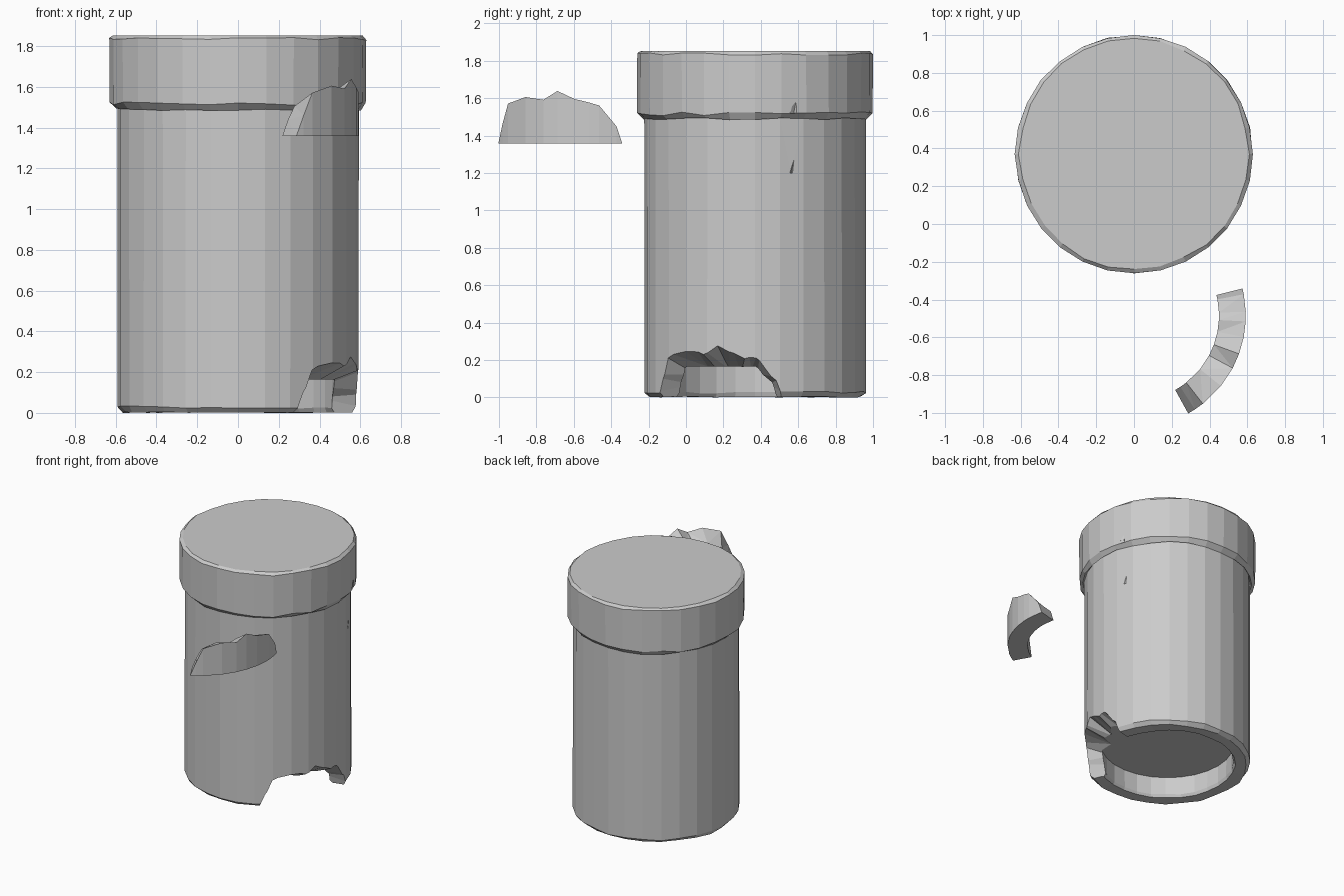
import bpy, bmesh, math, random
from mathutils import Vector

if "Cube" in bpy.data.objects:
    bpy.data.objects.remove(bpy.data.objects["Cube"])

random.seed(4)
CY = 0.37      # column axis
SIDES = 28


def finish(bm, name):
    bmesh.ops.recalc_face_normals(bm, faces=bm.faces)
    me = bpy.data.meshes.new(name)
    bm.to_mesh(me)
    bm.free()
    ob = bpy.data.objects.new(name, me)
    bpy.context.collection.objects.link(ob)
    return ob


def lathe(name, rings):
    """Rings are (radius, z, radial chipping, vertical chipping)."""
    bm = bmesh.new()
    loops = []
    for r, z, jr, jz in rings:
        loop = []
        for i in range(SIDES):
            a = 2 * math.pi * i / SIDES
            rr = r - jr * random.random()
            zz = z + jz * random.random()
            loop.append(bm.verts.new((rr * math.cos(a), CY + rr * math.sin(a), zz)))
        loops.append(loop)
    for lo, hi in zip(loops, loops[1:]):
        for i in range(SIDES):
            j = (i + 1) % SIDES
            bm.faces.new((lo[i], lo[j], hi[j], hi[i]))
    bm.faces.new(loops[0])
    bm.faces.new(loops[-1])
    return finish(bm, name)


def broken_wedge(name, r_in, r_out, z_base, offset=(0, 0, 0)):
    """Jagged curved block; columns are (degrees, top z at r .59, top z at r .46)."""
    columns = [(-61, 0.0, 0.0), (-57, .10, .08), (-52, .21, .15), (-39, .245, .19),
               (-28, .23, .165), (-20, .277, .19), (-11, .235, .165), (-3, .215, .17),
               (2, .20, .15), (11, .09, .08), (14, 0.0, 0.0)]
    bm = bmesh.new()
    rows = []
    for deg, z_out, z_in in columns:
        a = math.radians(deg)
        slope = (z_out - z_in) / 0.13

        def vert(r, z):
            return bm.verts.new(Vector((r * math.cos(a), CY + r * math.sin(a), z)) + Vector(offset))
        rows.append([vert(r_in, z_base), vert(r_out, z_base),
                     vert(r_out, z_out + slope * (r_out - .59)),
                     vert(r_in, z_in + slope * (r_in - .46))])
    for p, q in zip(rows, rows[1:]):
        for i in range(4):
            j = (i + 1) % 4
            bm.faces.new((p[i], p[j], q[j], q[i]))
    bm.faces.new(rows[0])
    bm.faces.new(rows[-1])
    bmesh.ops.triangulate(bm, faces=bm.faces)
    return finish(bm, name)


def nick(name, deg, radius, z, width, height):
    """Small pointed cutter for a surface crack."""
    bm = bmesh.new()
    bmesh.ops.create_cone(bm, segments=4, radius1=1, radius2=0, depth=2, cap_ends=True)
    a = math.radians(deg)
    for v in bm.verts:
        x, y, zz = v.co
        v.co = (radius * math.cos(a) + x * 0.02,
                CY + radius * math.sin(a) + y * width + zz * 0.01, z + zz * height)
    return finish(bm, name)


def cut(target, cutter):
    mod = target.modifiers.new("cut", 'BOOLEAN')
    mod.operation = 'DIFFERENCE'
    mod.solver = 'EXACT'
    mod.object = cutter
    bpy.context.view_layer.objects.active = target
    bpy.ops.object.modifier_apply(modifier=mod.name)
    bpy.data.objects.remove(cutter)


# column: recessed foot, shaft and wider head with worn edges
column = lathe("column", [
    (.475, .165, 0, 0), (.475, .02, .004, .01), (.49, 0, .01, .004),
    (.58, 0, .02, .006), (.594, .022, .004, .012),
    (.594, 1.50, .004, 0), (.605, 1.482, .012, .012), (.632, 1.505, .006, .022),
    (.632, 1.83, .005, .012), (.615, 1.853, .012, 0)])

# missing chunk in the foot, and surface cracks
cut(column, broken_wedge("chunk_cutter", .40, .75, -.1))
cut(column, nick("head_crack", 20, .632, 1.57, .025, .05))
cut(column, nick("shaft_crack", 20, .594, 1.25, .008, .05))

# broken-off chunk lying apart from the column
chunk = broken_wedge("broken_chunk", .45, .592, -.002, (0, -.855, 1.36))
